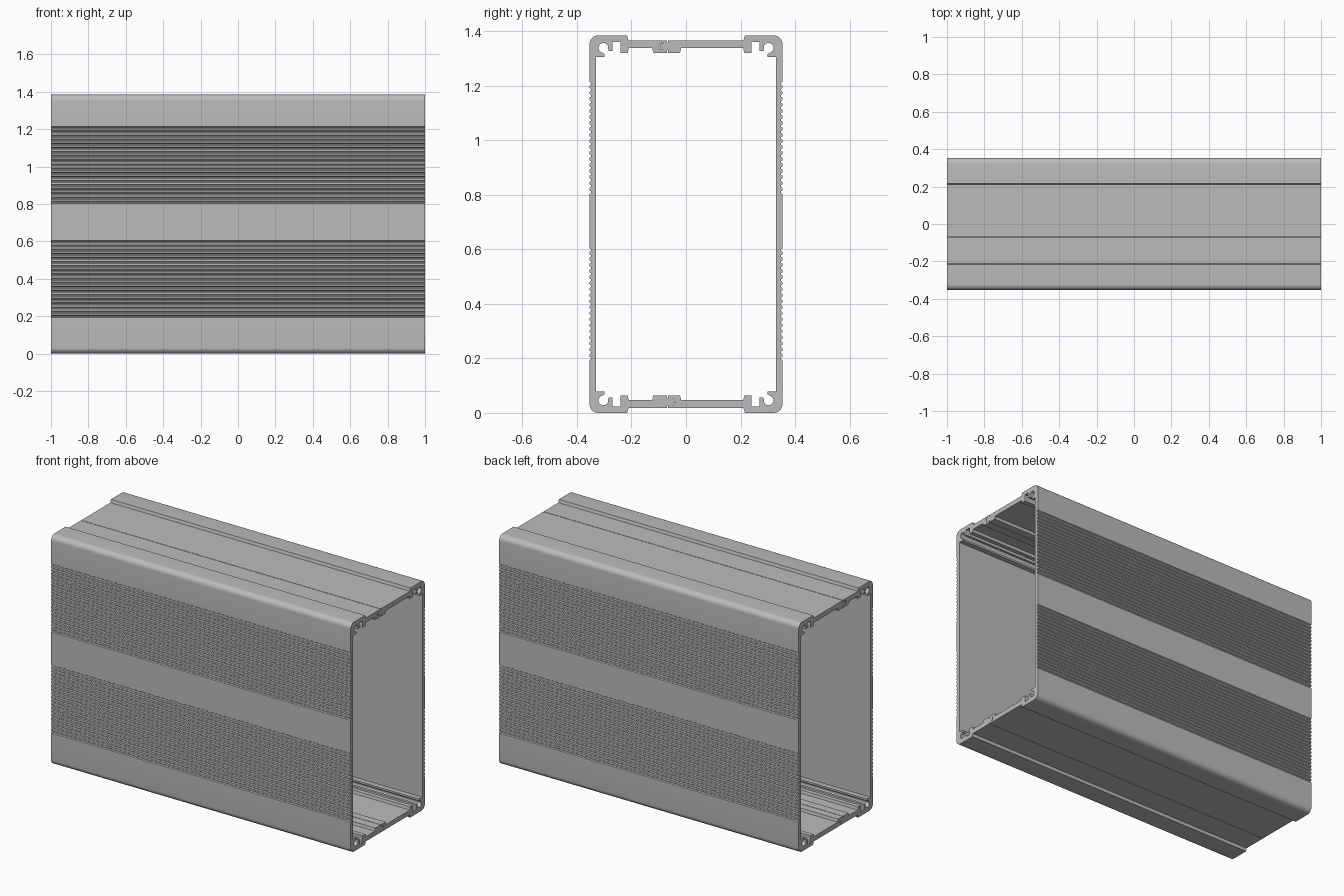
import bpy
import bmesh
from math import cos, sin, radians

LENGTH, HALF_W, HEIGHT = 2.0, 0.354, 1.385
SEAM_Y, GAP = -0.068, 0.0015
WALL, PLATE_OUT, PLATE_IN, BOSS_IN = 0.024, 0.018, 0.047, 0.064

default = bpy.data.objects.get("Cube")
if default:
    bpy.data.objects.remove(default, do_unlink=True)

aluminium = bpy.data.materials.new("grey aluminium")
aluminium.use_nodes = True
grey = (0.5, 0.5, 0.5, 1)
aluminium.diffuse_color = grey
aluminium.node_tree.nodes["Principled BSDF"].inputs["Base Color"].default_value = grey


def arc(cu, cw, r, start, end, steps):
    """Points on an arc, angles in degrees."""
    angles = [radians(start + (end - start) * i / steps) for i in range(steps + 1)]
    return [(cu + r * cos(a), cw + r * sin(a)) for a in angles]


# Corner section as (inset from side wall, depth from top or bottom)
outer_corner = [(0.143, PLATE_OUT), (0.138, 0.0)] + arc(0.032, 0.032, 0.032, 270, 180, 8)
inner_corner = (
    [(WALL, 0.079), (0.055, 0.079), (0.055, 0.068)]
    + arc(0.051, 0.046, 0.018, 105, 345, 16)          # screw channel
    + [(0.069, 0.057), (0.084, 0.057), (0.084, 0.024), (0.113, 0.024),
       (0.113, BOSS_IN), (0.140, BOSS_IN), (0.144, PLATE_IN)]
)

# Tongue and groove seam as (sideways offset, depth)
seam = ([(0, PLATE_OUT), (0, 0.027)]
        + arc(-0.016, 0.040, 0.013, 270, 90, 8)
        + [(0, 0.053), (0, BOSS_IN)])


def ribbed_wall():
    """Outer wall grooves, from top to bottom."""
    points = []
    count, pitch = 19, 0.0221
    for top in (1.214, 0.604):
        for i in range(count):
            z = top - i * pitch
            points += [(0, z), (0.006, z - 0.004), (0.006, z - 0.009), (0, z - 0.013)]
    return points


def half_shell(name, side, boss_edge):
    """Extrude one half of the case along x; side is -1 front, 1 back."""
    def top(points):
        return [(side * (HALF_W - u), HEIGHT - w) for u, w in points]

    def bottom(points):
        return [(side * (HALF_W - u), w) for u, w in reversed(points)]

    joint = SEAM_Y + side * GAP
    seam_top = [(joint + d, HEIGHT - w) for d, w in reversed(seam)]
    seam_bottom = [(joint - d, w) for d, w in seam]
    boss = [(boss_edge + side * 0.004, PLATE_IN), (boss_edge, BOSS_IN)]

    outline = top(outer_corner)
    outline += [(side * (HALF_W - u), z) for u, z in ribbed_wall()]
    outline += bottom(outer_corner) + seam_bottom
    outline += list(reversed(boss)) + bottom(inner_corner)
    outline += top(inner_corner) + [(y, HEIGHT - w) for y, w in boss]
    outline += seam_top

    bm = bmesh.new()
    ends = [[bm.verts.new((x, y, z)) for y, z in outline]
            for x in (-LENGTH / 2, LENGTH / 2)]
    for loop in ends:
        bm.faces.new(loop)
    n = len(outline)
    for i in range(n):
        j = (i + 1) % n
        bm.faces.new((ends[0][i], ends[0][j], ends[1][j], ends[1][i]))
    bmesh.ops.recalc_face_normals(bm, faces=bm.faces)
    mesh = bpy.data.meshes.new(name)
    bm.to_mesh(mesh)
    bm.free()
    mesh.materials.append(aluminium)
    obj = bpy.data.objects.new(name, mesh)
    bpy.context.collection.objects.link(obj)
    bpy.ops.object.select_all(action="DESELECT")
    obj.select_set(True)
    bpy.context.view_layer.objects.active = obj
    bpy.ops.object.shade_smooth_by_angle(angle=radians(25))


half_shell("front_shell", -1, -0.12)
half_shell("back_shell", 1, -0.022)
